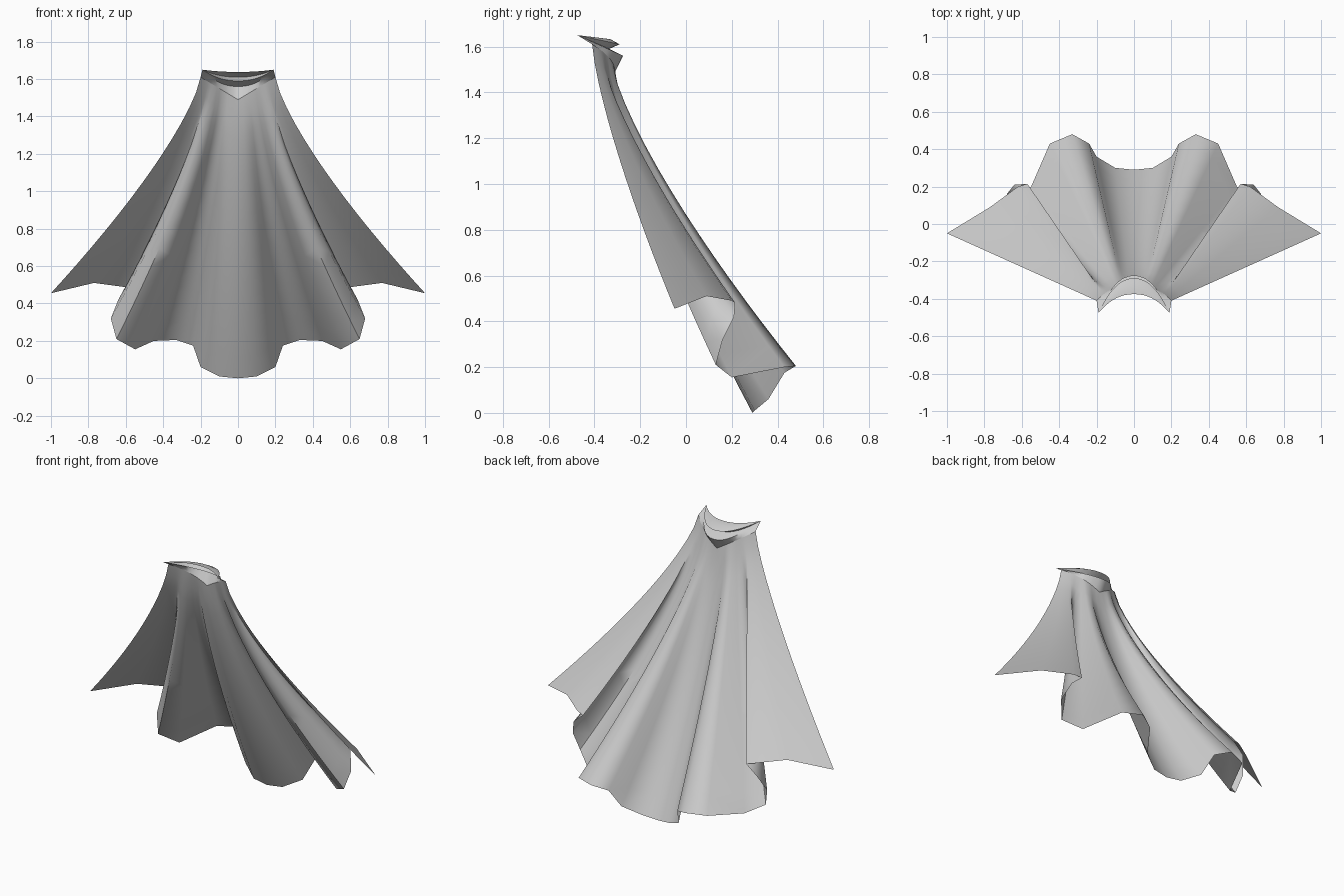
import bpy
import math
from mathutils import Vector

if "Cube" in bpy.data.objects:
    bpy.data.objects.remove(bpy.data.objects["Cube"], do_unlink=True)

# One plain cloth colour
cloth = bpy.data.materials.new("grey_cloth")
cloth.use_nodes = True
colour = (0.6, 0.6, 0.6, 1)
cloth.diffuse_color = colour
cloth.node_tree.nodes["Principled BSDF"].inputs["Base Color"].default_value = colour

# Hem folds from the middle of the back to the outer tip:
# (position along the neckline, hem x, hem y, hem z)
HEM = [
    (0, 0, .29, 0), (.13, .1, .3, .01), (.28, .2, .36, .06),
    (.33, .24, .43, .175), (.41, .33, .48, .205), (.48, .45, .43, .2),
    (.56, .55, .2, .155), (.66, .65, .13, .21), (.72, .68, .16, .32),
    (.78, .64, .21, .42), (.82, .57, .215, .48), (.86, .62, .2, .49),
    (.93, .77, .09, .51), (1, 1, -.05, .455),
]
ROWS = 14


def neckline(u):
    """Seam between cape and collar, lowest at the middle."""
    return Vector((.2 * u, -.31 - .1 * u * u, 1.49 + .12 * u))


def drape(u, hem, t):
    """Cloth line that leaves the neck steeply and flares toward the hem."""
    top = neckline(u)
    flare = t ** 1.32
    return Vector((top.x + (hem.x - top.x) * flare,
                   top.y + (hem.y - top.y) * flare,
                   top.z + (hem.z - top.z) * t))


def make_sheet(name, rows):
    """Skin a grid of points, mirror it across the middle and shade it."""
    width = len(rows[0])
    verts = [p for row in rows for p in row]
    faces = []
    for r in range(len(rows) - 1):
        for c in range(width - 1):
            a = r * width + c
            faces.append((a, a + 1, a + width + 1, a + width))
    mesh = bpy.data.meshes.new(name)
    mesh.from_pydata(verts, [], faces)
    mesh.materials.append(cloth)
    # outward side faces the back
    if sum(f.normal.y * f.area for f in mesh.polygons) < 0:
        mesh.flip_normals()
    obj = bpy.data.objects.new(name, mesh)
    bpy.context.collection.objects.link(obj)
    mirror = obj.modifiers.new("mirror", "MIRROR")
    mirror.use_axis[0] = True
    mirror.use_clip = True
    mirror.merge_threshold = .0005
    bpy.ops.object.select_all(action="DESELECT")
    obj.select_set(True)
    bpy.context.view_layer.objects.active = obj
    bpy.ops.object.shade_smooth_by_angle(angle=math.radians(60))
    return obj


# Cape body
body = []
for r in range(ROWS + 1):
    t = r / ROWS
    body.append([drape(u, Vector(h), t) for u, *h in HEM])
make_sheet("cape", body)

# Collar: lip, tuck, rolled rim and top edge, all gathered at the front points
TIP = Vector((.19, -.475, 1.65))
LAYERS = [(-.275, 1.56), (-.335, 1.59), (-.29, 1.61), (-.33, 1.632), (-.375, 1.638)]
collar = [[neckline(u) for u, *h in HEM]]
for y, z in LAYERS:
    row = []
    for u, *h in HEM:
        bend = u ** 2.2
        row.append(Vector((TIP.x * u, y + (TIP.y - y) * bend, z + (TIP.z - z) * bend)))
    collar.append(row)
make_sheet("collar", collar)
